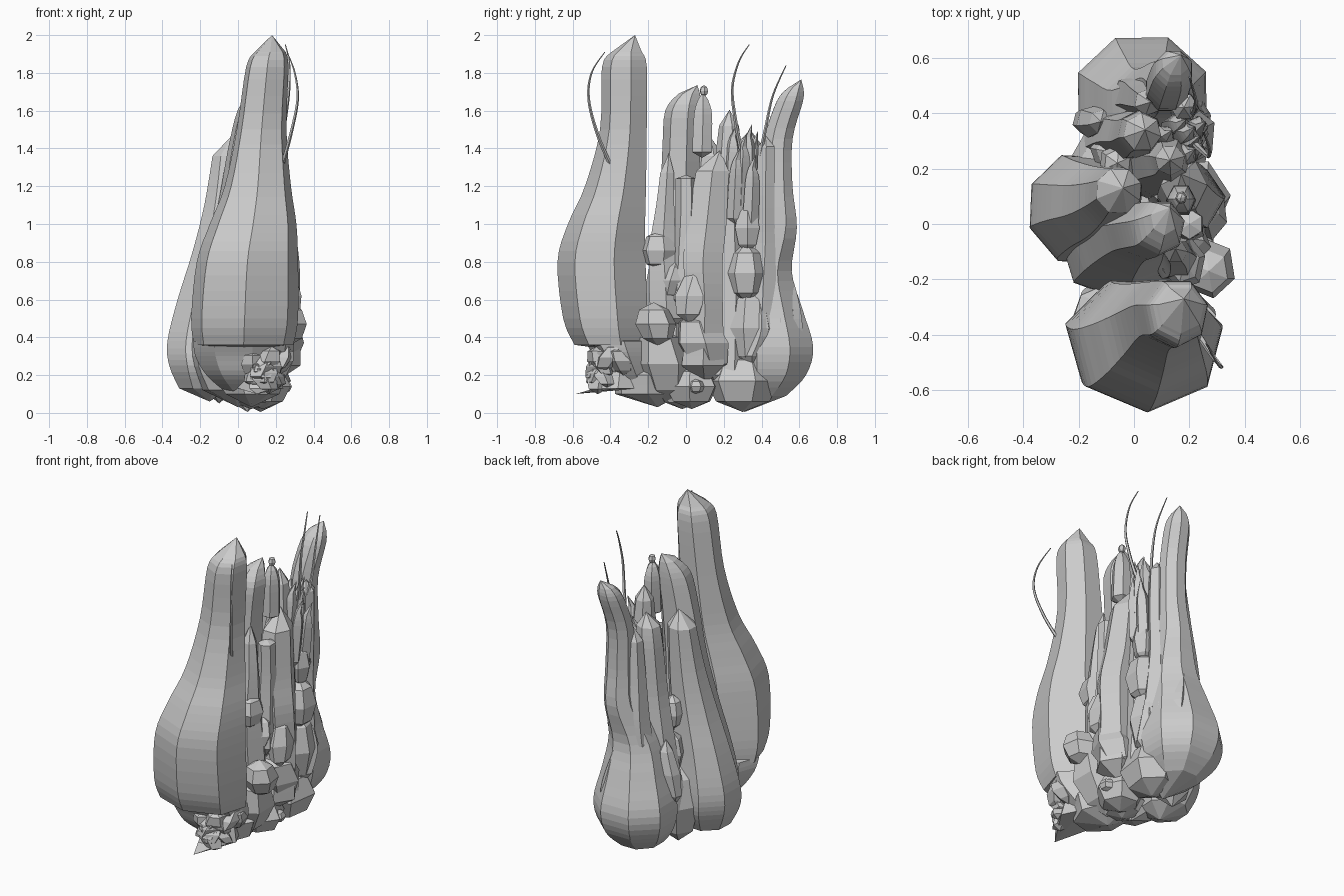
import bpy, math, random

random.seed(4)


def spline(pts, n):
    """Catmull-Rom resampling of (x, y, z, rx, ry) tuples."""
    out = []
    for i in range(len(pts) - 1):
        a, b, c, d = (pts[max(i - 1, 0)], pts[i], pts[i + 1], pts[min(i + 2, len(pts) - 1)])
        for k in range(n):
            t = k / n
            out.append([0.5 * (2 * q + (r - p) * t + (2 * p - 5 * q + 4 * r - s) * t * t
                               + (3 * q - p - 3 * r + s) * t ** 3)
                        for p, q, r, s in zip(a, b, c, d)])
    out.append(list(pts[-1]))
    return out


def gourd(name, body, low, tip, sides=7, rot=-90, n=4):
    """Faceted column: rings along a path, pointed at both ends."""
    body = [p if len(p) == 5 else (*p, p[3]) for p in body]
    rings = spline(body, n)
    verts, faces = [], []
    for x, y, z, rx, ry in rings:
        for s in range(sides):
            a = math.radians(rot) + 2 * math.pi * s / sides
            verts.append((x + max(rx, .003) * math.cos(a), y + max(ry, .003) * math.sin(a), z))
    m = len(rings)
    for i in range(m - 1):
        for s in range(sides):
            t = (s + 1) % sides
            faces.append((i * sides + s, i * sides + t, (i + 1) * sides + t, (i + 1) * sides + s))
    verts += [low, tip]
    for s in range(sides):
        t = (s + 1) % sides
        faces.append((m * sides, t, s))
        faces.append((m * sides + 1, (m - 1) * sides + s, (m - 1) * sides + t))
    me = bpy.data.meshes.new(name)
    me.from_pydata(verts, [], faces)
    ob = bpy.data.objects.new(name, me)
    bpy.context.collection.objects.link(ob)
    return ob


def nub(name, c, r, h, sides=6, rot=10, lean=(0, 0)):
    """Blocky crystal bulb: short faceted barrel with pointed ends."""
    x, y, z = c
    rx, ry = r
    u, v = lean
    return gourd(name, [(x - u, y - v, z - h * .33, rx * .72, ry * .72), (x, y, z, rx, ry),
                        (x + u, y + v, z + h * .33, rx * .72, ry * .72)],
                 (x - u, y - v, z - h * .5), (x + u, y + v, z + h * .5), sides, rot, 1)


def tendril(name, pts, r=.012):
    """Thin tapering whisker."""
    k = len(pts) - 1
    body = [(*p, r * (1 - .75 * i / k)) for i, p in enumerate(pts)]
    return gourd(name, body, pts[0], pts[-1], 5, 0, 6)


# Tall columns
gourd("front_column", [(.03, -.39, .36, .27, .2), (.035, -.415, .5, .29, .235),
                       (.05, -.435, .8, .275, .245), (.08, -.41, 1.0, .235, .215),
                       (.105, -.365, 1.2, .18, .17), (.125, -.325, 1.5, .135, .13),
                       (.155, -.32, 1.83, .115, .125), (.17, -.31, 1.91, .085, .085)],
      (.05, -.36, .33), (.18, -.27, 2.0))
gourd("back_column", [(.03, .40, .09, .13, .14), (.03, .45, .2, .22, .2), (.03, .46, .35, .25, .23),
                      (.04, .44, .55, .2, .19), (.06, .43, .75, .15, .14),
                      (.11, .485, .98, .1, .11), (.12, .485, 1.2, .085, .085),
                      (.12, .49, 1.45, .08, .08), (.14, .55, 1.65, .075, .075),
                      (.15, .58, 1.72, .05, .045)],
      (.05, .31, .005), (.17, .61, 1.765), 8, 68)
gourd("middle_column", [(-.03, -.1, .12, .16, .12), (-.03, -.1, .3, .24, .18),
                        (-.02, -.08, .55, .22, .16), (0, -.05, .8, .18, .14),
                        (.03, -.03, 1.1, .14, .11), (.06, -.02, 1.4, .115, .105),
                        (.09, -.01, 1.6, .095, .1), (.11, .02, 1.69, .05, .06)],
      (0, -.02, .03), (.13, .06, 1.735), 7, -90)
gourd("left_column", [(-.18, .05, .13, .14, .14), (-.19, .05, .25, .185, .2),
                      (-.195, .06, .38, .19, .2), (-.16, .07, .6, .17, .17),
                      (-.11, .08, .85, .14, .14), (-.075, .1, 1.1, .11, .11),
                      (-.055, .12, 1.36, .085, .085)],
      (-.15, .05, .06), (-.04, .13, 1.46), 8, 20)
gourd("right_column", [(.19, .09, .25, .14, .13), (.2, .1, .55, .13, .11), (.205, .09, .8, .12, .12),
                       (.19, .11, 1.0, .105, .12), (.18, .14, 1.28, .085, .1)],
      (.18, .1, .15), (.17, .18, 1.39), 6, 0)
gourd("inner_column", [(.08, .22, .2, .17, .14), (.08, .23, .6, .15, .13), (.11, .23, 1.0, .11, .1),
                       (.13, .23, 1.3, .075, .08), (.13, .23, 1.52, .055, .055)],
      (.08, .2, .05), (.13, .23, 1.605), 7, 15)
gourd("rear_left_column", [(-.03, .3, .3, .17, .13), (-.02, .32, .7, .12, .1),
                           (.01, .32, 1.0, .1, .09), (.02, .33, 1.3, .08, .08),
                           (.03, .33, 1.42, .07, .07)],
      (-.02, .3, .15), (.04, .34, 1.5), 7, 40)
gourd("rear_right_column", [(.14, .4, .45, .12, .12), (.16, .41, .7, .08, .08),
                            (.17, .42, .9, .06, .06), (.18, .42, 1.15, .055, .055),
                            (.18, .425, 1.41, .05, .05)],
      (.13, .4, .3), (.18, .42, 1.47), 6, 0)
gourd("rear_far_column", [(.02, .46, .74, .1, .09), (.03, .46, .9, .085, .08),
                          (.04, .45, 1.1, .07, .065), (.05, .44, 1.36, .05, .05)],
      (.04, .44, .7), (.06, .44, 1.44), 6, 20)

# Slim crystals between the columns
gourd("slim_crystal_front", [(.15, -.1, .5, .11, .1), (.15, -.11, .7, .1, .1), (.16, -.12, .9, .07, .08),
                             (.16, -.11, 1.1, .055, .055), (.15, -.1, 1.27, .045, .042)],
      (.15, -.1, .4), (.15, -.09, 1.375), 6, 0)
gourd("slim_crystal_middle", [(.18, -.01, .6, .09, .08), (.19, -.01, .85, .07, .055),
                              (.2, 0, 1.05, .055, .055), (.2, 0, 1.24, .05, .055)],
      (.18, -.01, .5), (.2, 0, 1.26), 6, 30)
gourd("top_crystal", [(.17, .085, 1.38, .055, .06), (.17, .09, 1.58, .05, .055),
                      (.17, .09, 1.66, .03, .03)], (.17, .085, 1.35), (.17, .09, 1.7), 6, 0)
nub("top_crystal_knob", (.17, .095, 1.705), (.022, .024), .06)

# Stacked bulbs on the sides: centre, radii, height, lean
for i, (c, r, h, lean) in enumerate([
        ((.2, .325, .98), (.07, .075), .27, (0, 0)),
        ((.2, .32, .74), (.1, .11), .32, (0, 0)),
        ((.19, -.07, .7), (.09, .08), .22, (0, .02)),
        ((.18, -.14, .86), (.08, .1), .22, (0, 0)),
        ((.27, -.16, .47), (.1, .11), .23, (0, -.01)),
        ((.21, .09, .37), (.14, .15), .34, (.01, -.03)),
        ((.14, -.12, .26), (.17, .16), .42, (.03, -.02)),
        ((.13, .03, .14), (.15, .15), .24, (0, 0)),
        ((.12, .3, .17), (.17, .2), .33, (0, 0)),
        ((.17, .34, .45), (.12, .14), .45, (0, 0)),
        ((.07, -.02, .12), (.13, .13), .2, (0, 0)),
        ((.24, .05, .14), (.05, .05), .08, (0, 0)),
        ((-.1, .22, .3), (.14, .14), .5, (0, 0)),
        ((-.06, .22, .85), (.07, .07), .22, (0, 0)),
        ((-.08, .26, .62), (.08, .08), .28, (0, 0)),
        ((-.15, .37, .55), (.06, .06), .4, (.03, 0)),
        ((.27, .04, .62), (.07, .1), .3, (-.01, .02))]):
    nub("side_bulb_%d" % i, c, r, h, 6, 25 * i, lean)

# Curved leaves wrapping the back bulb
for i, (x, y, dy) in enumerate([(.19, .5, .06), (.14, .57, .04), (.22, .4, .05)]):
    gourd("leaf_%d" % i, [(x, y - dy, .3, .05, .06), (x + .01, y, .45, .045, .05),
                          (x - .03, y - .02, .65, .03, .035), (x - .07, y - .06, .8, .015, .02)],
          (x - .04, y - dy, .2), (x - .08, y - .07, .88), 5, 0)

# Roots and rubble under the front column
gourd("front_root", [(.04, -.25, .12, .12, .1), (.03, -.29, .2, .2, .15), (.03, -.33, .3, .26, .16),
                     (.03, -.36, .38, .27, .18)],
      (.07, -.22, .05), (.05, -.36, .42), 8, 10)
gourd("front_spur", [(.12, -.36, .13, .12, .14), (.12, -.35, .22, .1, .1)],
      (.1, -.585, .1), (.12, -.34, .3), 6, 0)
gourd("base_root", [(.07, -.2, .1, .15, .18), (.05, -.2, .2, .2, .18)],
      (.07, -.15, .03), (.05, -.2, .3), 7, 0)
for i in range(16):
    a = random.uniform(-2.2, .3)
    x, y = .12 + .11 * math.cos(a), -.36 + .1 * math.sin(a)
    r = random.uniform(.045, .075)
    nub("pebble_%d" % i, (x, y, random.uniform(.17, .3)), (r, r), r * 2.2, 5, 40 * i,
        (random.uniform(-.03, .03), random.uniform(-.03, .03)))

# Small hooked spikes near the tips
for i, (x, y, z) in enumerate([(.22, .3, 1.45), (.2, .33, 1.5), (.23, .27, 1.38), (.17, .36, 1.46),
                               (.12, .32, 1.42), (.24, .35, 1.34), (.2, .25, 1.5)]):
    gourd("spike_%d" % i, [(x - .03, y - .01, z - .35, .045), (x - .01, y, z - .12, .04),
                           (x, y, z - .04, .02)], (x - .03, y, z - .4), (x + .02, y + .02, z + .03), 5, 30 * i)

# Long tendrils
tendril("front_tendril", [(.23, -.395, 1.3), (.28, -.47, 1.48), (.315, -.515, 1.66),
                          (.3, -.5, 1.8), (.26, -.43, 1.91)])
tendril("middle_tendril", [(.22, .29, 1.4), (.25, .26, 1.56), (.27, .245, 1.72),
                           (.27, .28, 1.86), (.25, .335, 1.95)])
tendril("back_tendril", [(.2, .39, 1.35), (.22, .42, 1.5), (.22, .46, 1.68), (.2, .53, 1.84)])
